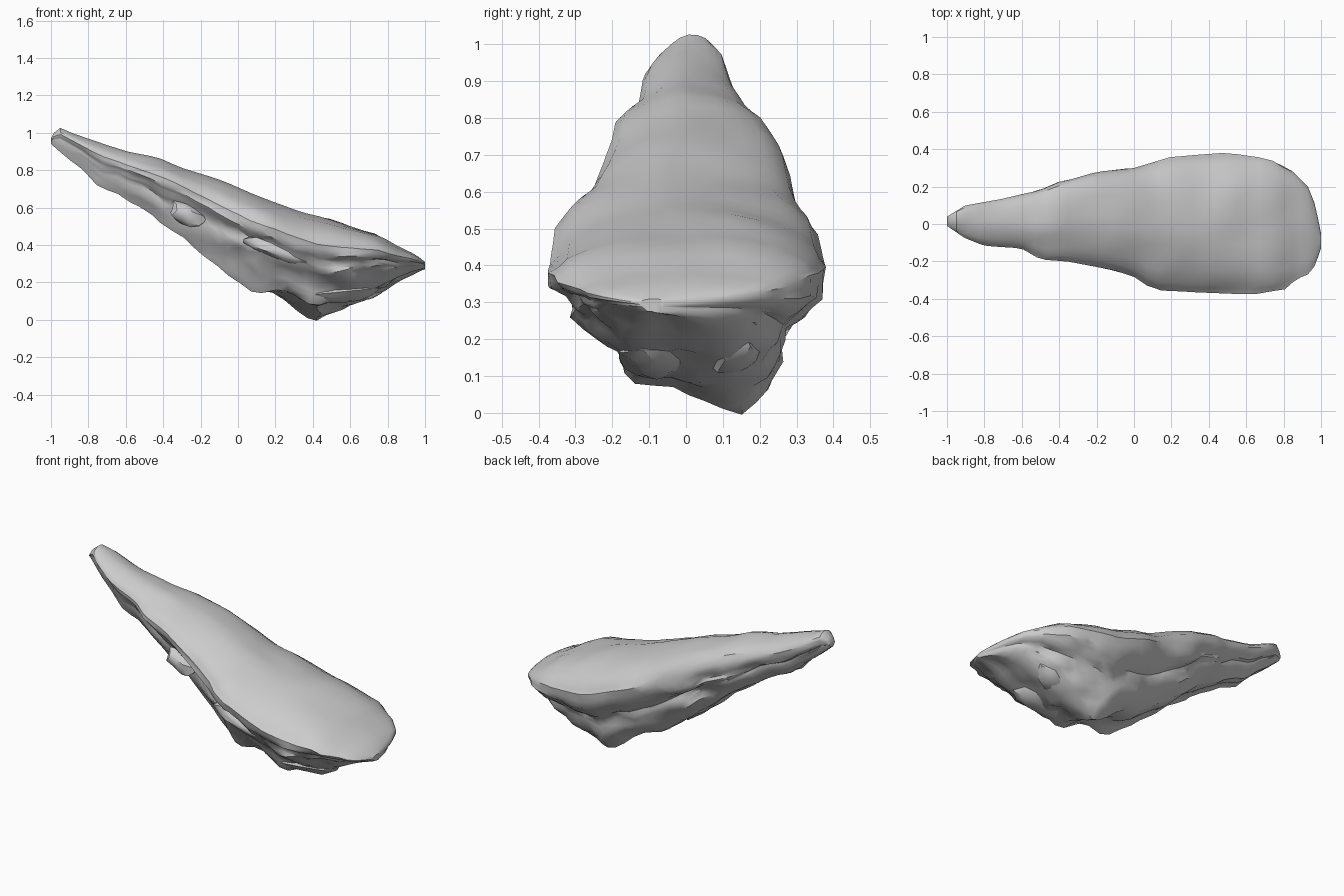
import bpy, bmesh, math, random
from mathutils import Vector, noise

if "Cube" in bpy.data.objects:
    bpy.data.objects.remove(bpy.data.objects["Cube"])

random.seed(4)

# outline curves read along x: (x, value)
TOP = [(-1, .97), (-.985, 1.0), (-.95, 1.03), (-.85, .99), (-.72, .94), (-.55, .89), (-.4, .86), (0, .71),
       (.2, .625), (.4, .565), (.6, .51), (.75, .465), (.85, .40), (.95, .35), (1, .31)]
BOTTOM = [(-1, .94), (-.9, .85), (-.77, .73), (-.6, .64), (-.35, .48), (-.2, .35), (0, .19),
          (.08, .13), (.2, .12), (.3, .06), (.42, 0), (.63, .07), (.73, .13), (.8, .16), (.87, .21),
          (.95, .25), (1, .27)]
FRONT = [(-1, -.01), (-.9, -.08), (-.8, -.12), (-.6, -.13), (-.5, -.19), (-.35, -.20), (-.1, -.25),
         (.02, -.29), (.1, -.355), (.3, -.365), (.65, -.375), (.82, -.35), (.86, -.30), (.93, -.27),
         (.97, -.22), (1, -.13)]
BACK = [(-1, .04), (-.9, .10), (-.7, .135), (-.5, .18), (-.42, .215), (-.2, .28), (0, .30), (.2, .36), (.5, .38),
        (.73, .35), (.77, .32), (.85, .28), (.93, .20), (.97, .10), (1, -.05)]

# cross-section: across (-1 front, 1 back) and depth (0 top, 1 bottom)
# a thick rim, undercut above a narrower ragged keel
SECTION = [(-.86, .17), (-.5, .06), (-.1, .0), (.3, .01), (.7, .08), (.92, .17), (1, .28), (.98, .44),
           (.88, .54), (.74, .61), (.70, .76), (.6, .90), (.4, 1), (.12, .95), (-.1, .87), (-.38, .86),
           (-.54, .73), (-.70, .60), (-.80, .54), (-.85, .44), (-.97, .38), (-1, .28)]


def sample(curve, x):
    for (x0, v0), (x1, v1) in zip(curve, curve[1:]):
        if x <= x1:
            return v0 + (v1 - v0) * (x - x0) / (x1 - x0)
    return curve[-1][1]


def split_section(points):
    out = []
    for (u0, v0), (u1, v1) in zip(points, points[1:] + points[:1]):
        out += [(u0, v0), ((u0 + u1) / 2, (v0 + v1) / 2)]
    return out


def rock_point(x, u, v):
    f, b, t, d = (sample(c, x) for c in (FRONT, BACK, TOP, BOTTOM))
    # the keel leans to the front on the thin half of the rock
    lean = max(0, min(1, (.33 - x) / .25)) * max(0, min(1, (v - .55) / .3))
    v = min(1, v - lean * .25 * (u - .1))
    y = (f + b) / 2 + u * (b - f) / 2
    z = t + v * (d - t)
    size = min(1, (t - d) / .35)
    if v > .25:
        # uneven ledges follow the slope of the slab
        amount = size * min(1, (v - .25) / .3)
        layer = noise.noise(Vector((x * 3, u * 2, (z + .4 * x) * 16)))
        lump = noise.noise(Vector((x * 6 + 3, y * 6, z * 6)))
        y += amount * (.05 * layer + .03 * lump - .005) * u * (1 if abs(u) > .5 else .3)
        z += amount * .03 * noise.noise(Vector((x * 9, y * 9, 5)))
    else:
        # worn hollows on the upper face
        z += .016 * size * (noise.noise(Vector((x * 5, y * 7, 8))) - .2)
        z -= .012 * math.exp(-((x - .68) / .12) ** 2 - (y / .1) ** 2)
    return Vector((x, y, z))


def make_object(name, bm, angle=35):
    bmesh.ops.recalc_face_normals(bm, faces=bm.faces)
    mesh = bpy.data.meshes.new(name)
    bm.to_mesh(mesh)
    bm.free()
    ob = bpy.data.objects.new(name, mesh)
    bpy.context.collection.objects.link(ob)
    bpy.ops.object.select_all(action='DESELECT')
    ob.select_set(True)
    bpy.context.view_layer.objects.active = ob
    bpy.ops.object.shade_smooth_by_angle(angle=math.radians(angle))


# main slab of rock
bm = bmesh.new()
section = split_section(SECTION)
stations = [-1, -.985] + [-.95 + .06 * i for i in range(31)] + [.89, .93, .965, .985, 1]
rings = []
for i, x in enumerate(stations):
    ring = []
    for u, v in section:
        shift = random.uniform(-.018, .018) if 2 < i < 32 and v > .2 else 0
        ring.append(bm.verts.new(rock_point(x + shift, u, v)))
    rings.append(ring)
n = len(section)
for a, b in zip(rings, rings[1:]):
    for j in range(n):
        k = (j + 1) % n
        bm.faces.new((a[j], a[k], b[k], b[j]))
bm.faces.new(rings[0])
bm.faces.new(rings[-1])
bmesh.ops.triangulate(bm, faces=bm.faces)
make_object("rock_slab", bm)


# broken angular lumps bedded in the keel and front side
def lump(name, centre, size, tilt):
    bm = bmesh.new()
    bmesh.ops.create_icosphere(bm, subdivisions=2, radius=1)
    for vert in bm.verts:
        c = vert.co * (1 + .35 * noise.noise(vert.co * 1.5 + Vector(centre) * 9))
        x, y, z = c.x * size[0], c.y * size[1], c.z * size[2]
        vert.co = Vector(centre) + Vector((x * math.cos(tilt) + z * math.sin(tilt), y,
                                           z * math.cos(tilt) - x * math.sin(tilt)))
    make_object(name, bm)


LUMPS = [((.70, .13, .18), (.12, .08, .07), -.35), ((.55, -.08, .15), (.2, .11, .06), -.1),
         ((-.27, -.16, .56), (.10, .05, .06), .42), ((.2, -.27, .37), (.2, .05, .04), .35)]
for i, (centre, size, tilt) in enumerate(LUMPS):
    lump(f"rock_lump_{i + 1}", centre, size, tilt)
